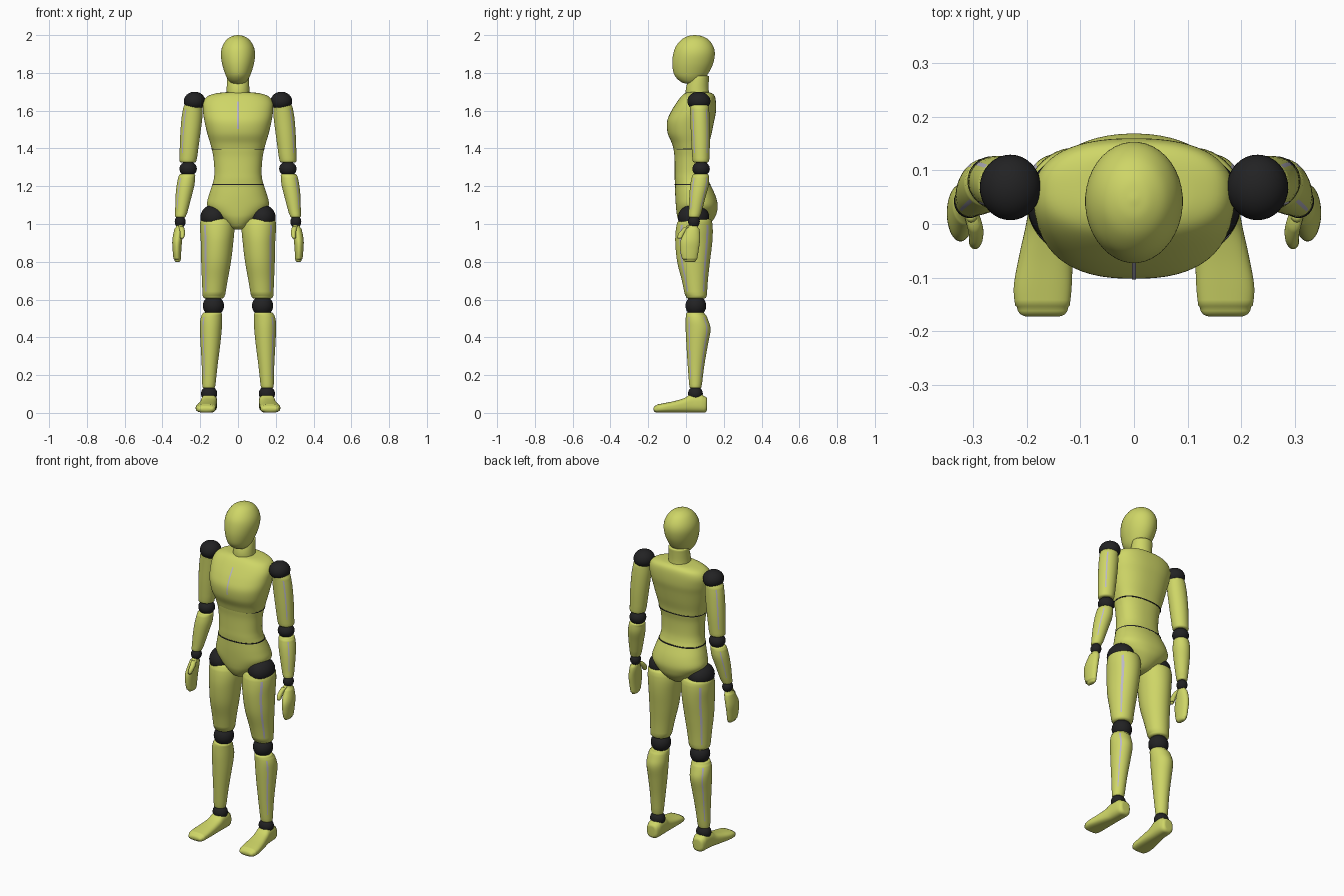
import bpy, bmesh, math
from mathutils import Vector, Matrix


def material(name, rgb):
    m = bpy.data.materials.new(name)
    m.diffuse_color = (*rgb, 1)
    return m


BODY = material("olive_yellow", (0.62, 0.67, 0.135))
JOINT = material("joint_black", (0.016, 0.016, 0.017))
STRIPE = material("pale_lilac", (0.50, 0.48, 0.58))


def finish(name, bm, mats, mirror):
    bmesh.ops.recalc_face_normals(bm, faces=bm.faces)
    me = bpy.data.meshes.new(name)
    bm.to_mesh(me)
    bm.free()
    for m in mats:
        me.materials.append(m)
    ob = bpy.data.objects.new(name, me)
    bpy.context.collection.objects.link(ob)
    bpy.ops.object.select_all(action='DESELECT')
    ob.select_set(True)
    bpy.context.view_layer.objects.active = ob
    bpy.ops.object.shade_smooth_by_angle(angle=math.radians(50))
    if mirror:
        ob.modifiers.new("mirror", 'MIRROR').use_clip = False
    return ob


def spline(stations, steps=5):
    """Smooth curve through stations of any dimension."""
    p = [Vector(s) for s in stations]
    p = [p[0] * 2 - p[1]] + p + [p[-1] * 2 - p[-2]]
    out = []
    for a, b, c, d in zip(p, p[1:], p[2:], p[3:]):
        for k in range(steps):
            t = k / steps
            out.append(0.5 * (2 * b + (c - a) * t + (2 * a - 5 * b + 4 * c - d) * t * t
                              + (3 * b - a - 3 * c + d) * t ** 3))
    return out + [p[-2]]


def round_ends(rows, d):
    """Add shrinking rings so both ends finish with a soft rim."""
    def cap(end, inner):
        s = math.copysign(1, end[0] - inner[0])
        rings = []
        for a in (25, 50, 75, 90):
            a = math.radians(a)
            r = end.copy()
            r[0] += s * d * math.sin(a) - s * d
            r[3] -= d * (1 - math.cos(a))
            r[4] -= d * (1 - math.cos(a))
            rings.append(r)
        return rings
    first, last = cap(rows[0], rows[1]), cap(rows[-1], rows[-2])
    body = [r for r in rows if abs(r[0] - rows[0][0]) >= d and abs(r[0] - rows[-1][0]) >= d]
    start, stop = rows[0].copy(), rows[-1].copy()
    s = math.copysign(d, stop[0] - start[0])
    start[0] += s
    stop[0] -= s
    return first[::-1] + [start] + body + [stop] + last


def loft(name, stations, mat=BODY, power=2.0, rim=0.0, n=40, axis='Z', mirror=False, stripes=()):
    """Station: position along axis, two centre coordinates, two radii."""
    rows = spline(stations)
    if rim:
        rows = round_ends(rows, rim)
    bm = bmesh.new()
    rings = []
    for s, c1, c2, r1, r2 in rows:
        ring = []
        for i in range(n):
            a = math.tau * (i + 0.5) / n
            c, k = math.cos(a), math.sin(a)
            u = c1 + r1 * math.copysign(abs(c) ** (2 / power), c)
            v = c2 + r2 * math.copysign(abs(k) ** (2 / power), k)
            ring.append(bm.verts.new((u, v, s) if axis == 'Z' else (u, s, v)))
        rings.append(ring)
    for j, (a, b) in enumerate(zip(rings, rings[1:])):
        for i in range(n):
            f = bm.faces.new((a[i], a[(i + 1) % n], b[(i + 1) % n], b[i]))
            if i in stripes and 5 < j < len(rings) - 7:
                f.material_index = 1
    bm.faces.new(rings[0])
    bm.faces.new(rings[-1])
    return finish(name, bm, [mat, STRIPE] if stripes else [mat], mirror)


def joint(name, centre, radii):
    bm = bmesh.new()
    mtx = Matrix.Translation(centre) @ Matrix.Diagonal((*radii, 1))
    bmesh.ops.create_uvsphere(bm, u_segments=32, v_segments=20, radius=1, matrix=mtx)
    return finish(name, bm, [JOINT], True)


def fb(z, half, front, back):
    """Centred station given by half width, front and back."""
    return (z, 0, (front + back) / 2, half, (back - front) / 2)


# Head and neck
loft("head", [fb(2.0, 0.004, 0.042, 0.050), fb(1.994, 0.032, 0.008, 0.086),
              fb(1.975, 0.061, -0.025, 0.120), fb(1.94, 0.083, -0.054, 0.145),
              fb(1.90, 0.091, -0.068, 0.153), fb(1.85, 0.085, -0.073, 0.144),
              fb(1.80, 0.070, -0.066, 0.120), fb(1.77, 0.056, -0.048, 0.095),
              fb(1.748, 0.036, -0.018, 0.068), fb(1.74, 0.006, 0.02, 0.03)])
loft("neck", [fb(1.67, 0.062, -0.002, 0.124), fb(1.72, 0.060, 0.0, 0.120),
              fb(1.785, 0.058, 0.02, 0.122)], rim=0.006)

# Torso in three sections
chest = [fb(1.698, 0.060, 0.012, 0.115), fb(1.692, 0.115, -0.006, 0.138),
         fb(1.675, 0.163, -0.026, 0.153), fb(1.64, 0.185, -0.052, 0.159),
         fb(1.59, 0.185, -0.082, 0.158), fb(1.54, 0.177, -0.101, 0.148),
         fb(1.48, 0.163, -0.097, 0.136), fb(1.43, 0.148, -0.076, 0.124),
         fb(1.397, 0.139, -0.066, 0.119)]
loft("chest", chest, power=2.4, n=56)
loft("abdomen", [fb(1.397, 0.139, -0.066, 0.119), fb(1.35, 0.130, -0.061, 0.112),
                 fb(1.28, 0.125, -0.060, 0.112), fb(1.24, 0.128, -0.060, 0.118),
                 fb(1.209, 0.135, -0.058, 0.128)], power=2.3, n=56)
loft("pelvis", [fb(1.209, 0.136, -0.058, 0.129), fb(1.15, 0.155, -0.057, 0.156),
                fb(1.10, 0.164, -0.054, 0.168), fb(1.06, 0.138, -0.050, 0.163),
                fb(1.03, 0.104, -0.044, 0.150), fb(1.0, 0.068, -0.030, 0.125),
                fb(0.98, 0.045, -0.012, 0.098), fb(0.97, 0.020, 0.02, 0.07)], power=2.2, n=56)
# Dark seams between the torso sections
loft("waist_seam", [fb(1.206, 0.137, -0.060, 0.131), fb(1.212, 0.136, -0.060, 0.130)],
     JOINT, power=2.3, n=56)
loft("rib_seam", [fb(1.394, 0.140, -0.064, 0.121), fb(1.399, 0.141, -0.064, 0.121)],
     JOINT, power=2.4, n=56)

# Pale centre line following the chest
bm = bmesh.new()
pairs = [[bm.verts.new((x, r[2] - r[4] - 0.0015, r[0])) for x in (-0.004, 0.004)]
         for r in spline(chest) if 1.5 < r[0] < 1.65]
for a, b in zip(pairs, pairs[1:]):
    bm.faces.new((a[0], b[0], b[1], a[1]))
finish("chest_line", bm, [STRIPE], False)

# Ball joints
joint("shoulder_ball", (0.230, 0.068, 1.650), (0.057, 0.061, 0.050))
joint("elbow_ball", (0.264, 0.080, 1.292), (0.046, 0.046, 0.040))
joint("wrist_ball", (0.306, 0.042, 1.012), (0.029, 0.031, 0.032))
joint("hip_ball", (0.128, 0.040, 1.035), (0.071, 0.083, 0.068))
joint("knee_ball", (0.130, 0.052, 0.567), (0.056, 0.055, 0.055))
joint("ankle_ball", (0.153, 0.050, 0.102), (0.043, 0.039, 0.040))

# Arms, with pale stripes on the outer front and outer back
LINES = (4, 34)
loft("upper_arm", [(1.635, 0.236, 0.070, 0.050, 0.050), (1.56, 0.244, 0.074, 0.055, 0.051),
                   (1.45, 0.255, 0.077, 0.052, 0.050), (1.325, 0.265, 0.079, 0.045, 0.044)],
     rim=0.012, mirror=True, stripes=LINES)
loft("forearm", [(1.265, 0.269, 0.078, 0.043, 0.043), (1.21, 0.277, 0.072, 0.047, 0.049),
                 (1.14, 0.289, 0.060, 0.042, 0.043), (1.035, 0.304, 0.044, 0.029, 0.031)],
     rim=0.009, mirror=True, stripes=LINES)
loft("hand", [(0.995, 0.310, 0.038, 0.020, 0.026), (0.96, 0.315, 0.033, 0.025, 0.040),
              (0.91, 0.322, 0.022, 0.026, 0.052), (0.86, 0.323, 0.018, 0.023, 0.049),
              (0.82, 0.322, 0.019, 0.020, 0.041), (0.798, 0.320, 0.021, 0.017, 0.034)],
     rim=0.014, mirror=True)
loft("thumb", [(0.995, 0.303, 0.020, 0.013, 0.017), (0.965, 0.295, -0.008, 0.014, 0.019),
               (0.945, 0.294, -0.024, 0.013, 0.018), (0.922, 0.296, -0.034, 0.011, 0.013)],
     rim=0.009, n=24, mirror=True)

# Legs
loft("thigh", [(1.028, 0.112, 0.047, 0.088, 0.090), (0.97, 0.110, 0.044, 0.091, 0.098),
               (0.90, 0.111, 0.041, 0.086, 0.098), (0.80, 0.116, 0.040, 0.079, 0.087),
               (0.70, 0.123, 0.047, 0.068, 0.069), (0.605, 0.129, 0.054, 0.058, 0.056)],
     rim=0.016, mirror=True, stripes=LINES)
loft("shin", [(0.532, 0.136, 0.050, 0.052, 0.050), (0.49, 0.142, 0.058, 0.058, 0.060),
              (0.44, 0.144, 0.064, 0.058, 0.066), (0.36, 0.146, 0.059, 0.052, 0.057),
              (0.25, 0.150, 0.053, 0.042, 0.044), (0.13, 0.155, 0.050, 0.034, 0.032)],
     rim=0.010, mirror=True, stripes=LINES)


# Feet, lofted from heel to toe on a flat sole
def sole(y, x, top, half):
    return (y, x, top / 2 + 0.001, half, top / 2)


loft("foot", [sole(0.112, 0.152, 0.088, 0.038), sole(0.07, 0.152, 0.100, 0.042),
              sole(0.025, 0.154, 0.097, 0.043), sole(-0.01, 0.158, 0.077, 0.045),
              sole(-0.06, 0.164, 0.062, 0.050), sole(-0.12, 0.170, 0.050, 0.054),
              sole(-0.172, 0.170, 0.040, 0.048)], power=2.7, rim=0.018, axis='Y', mirror=True)
